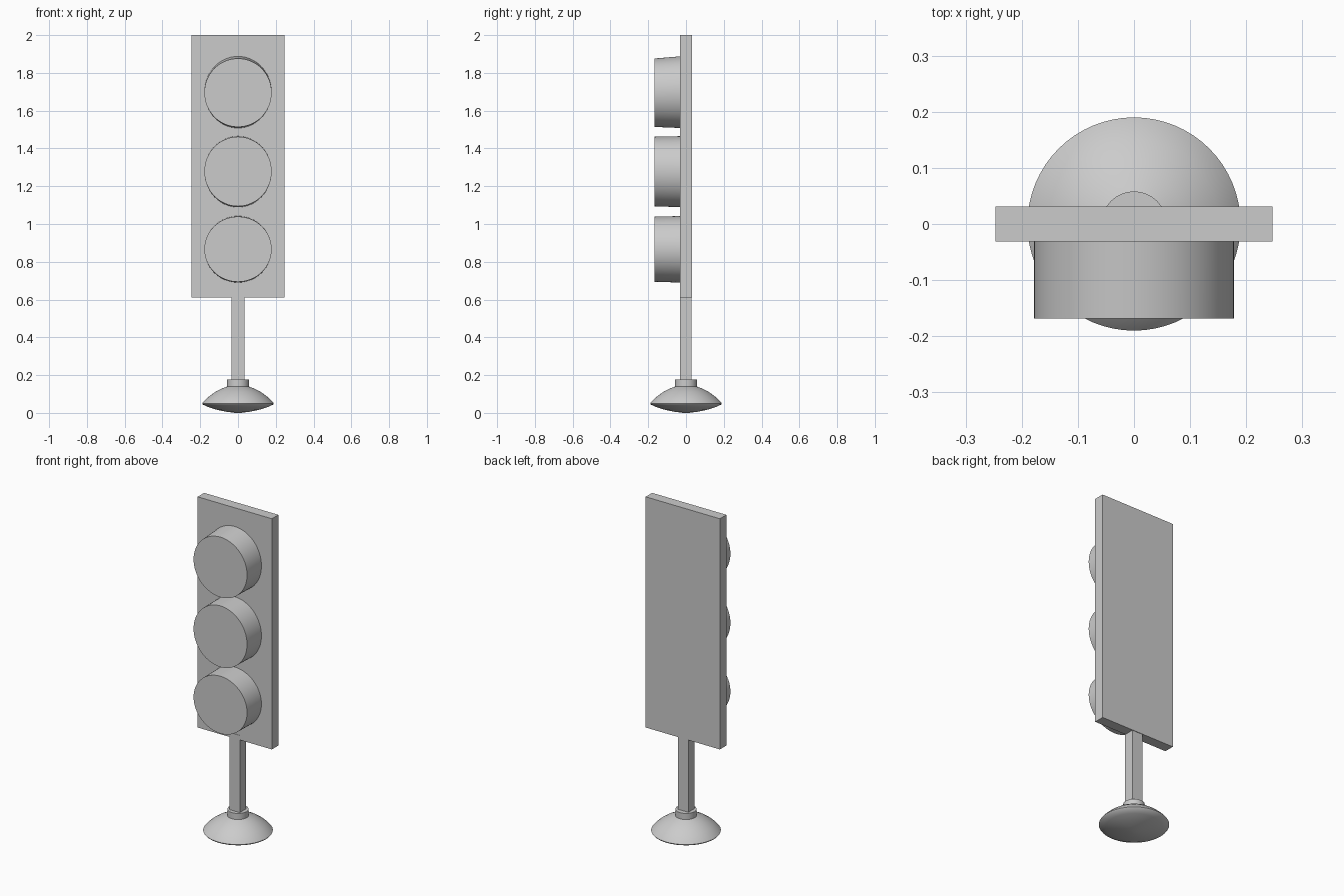
import bpy, bmesh, math

if "Cube" in bpy.data.objects:
    bpy.data.objects.remove(bpy.data.objects["Cube"])


def finish(name, bm, smooth=False):
    bmesh.ops.recalc_face_normals(bm, faces=bm.faces)
    mesh = bpy.data.meshes.new(name)
    bm.to_mesh(mesh)
    bm.free()
    obj = bpy.data.objects.new(name, mesh)
    bpy.context.collection.objects.link(obj)
    if smooth:
        bpy.ops.object.select_all(action='DESELECT')
        obj.select_set(True)
        bpy.context.view_layer.objects.active = obj
        bpy.ops.object.shade_smooth_by_angle(angle=math.radians(35))
    return obj


def box(name, x, y, z):
    """Box from (min, max) pairs."""
    bm = bmesh.new()
    bmesh.ops.create_cube(bm, size=1)
    for v in bm.verts:
        v.co = [(lo + hi) / 2 + c * (hi - lo) for c, (lo, hi) in zip(v.co, (x, y, z))]
    return finish(name, bm)


def loft(name, rings, smooth=True):
    """Skin equal-length point rings and cap both ends."""
    bm = bmesh.new()
    loops = [[bm.verts.new(p) for p in ring] for ring in rings]
    n = len(loops[0])
    for a, b in zip(loops, loops[1:]):
        for i in range(n):
            j = (i + 1) % n
            bm.faces.new((a[i], a[j], b[j], b[i]))
    bm.faces.new(loops[0])
    bm.faces.new(loops[-1])
    return finish(name, bm, smooth)


def circle(n=64):
    return [(math.cos(2 * math.pi * i / n), math.sin(2 * math.pi * i / n)) for i in range(n)]


# Signal panel and square pole
box("signal_panel", (-0.247, 0.247), (-0.031, 0.031), (0.612, 2.0))
box("pole", (-0.035, 0.035), (-0.033, 0.028), (0.15, 0.64))

# Three slightly tapered lamp drums: (front bottom, front top, back bottom, back top)
lamps = {
    "top_lamp": (1.514, 1.876, 1.508, 1.888),
    "middle_lamp": (1.094, 1.462, 1.089, 1.465),
    "bottom_lamp": (0.694, 1.039, 0.690, 1.042),
}
for name, (fb, ft, bb, bt) in lamps.items():
    rings = []
    for y, lo, hi in ((-0.168, fb, ft), (-0.025, bb, bt)):
        rings.append([(0.178 * c, y, (lo + hi) / 2 + s * (hi - lo) / 2) for c, s in circle()])
    loft(name, rings)

# Lens-shaped foot with collar on top, lathed around z
profile = [(0.015, 0.0), (0.06, 0.006), (0.11, 0.016), (0.155, 0.030), (0.186, 0.044),
           (0.190, 0.050), (0.175, 0.068), (0.150, 0.090), (0.120, 0.111), (0.090, 0.127),
           (0.058, 0.139), (0.058, 0.176)]
loft("foot", [[(r * c, r * s, z) for c, s in circle()] for r, z in profile])
